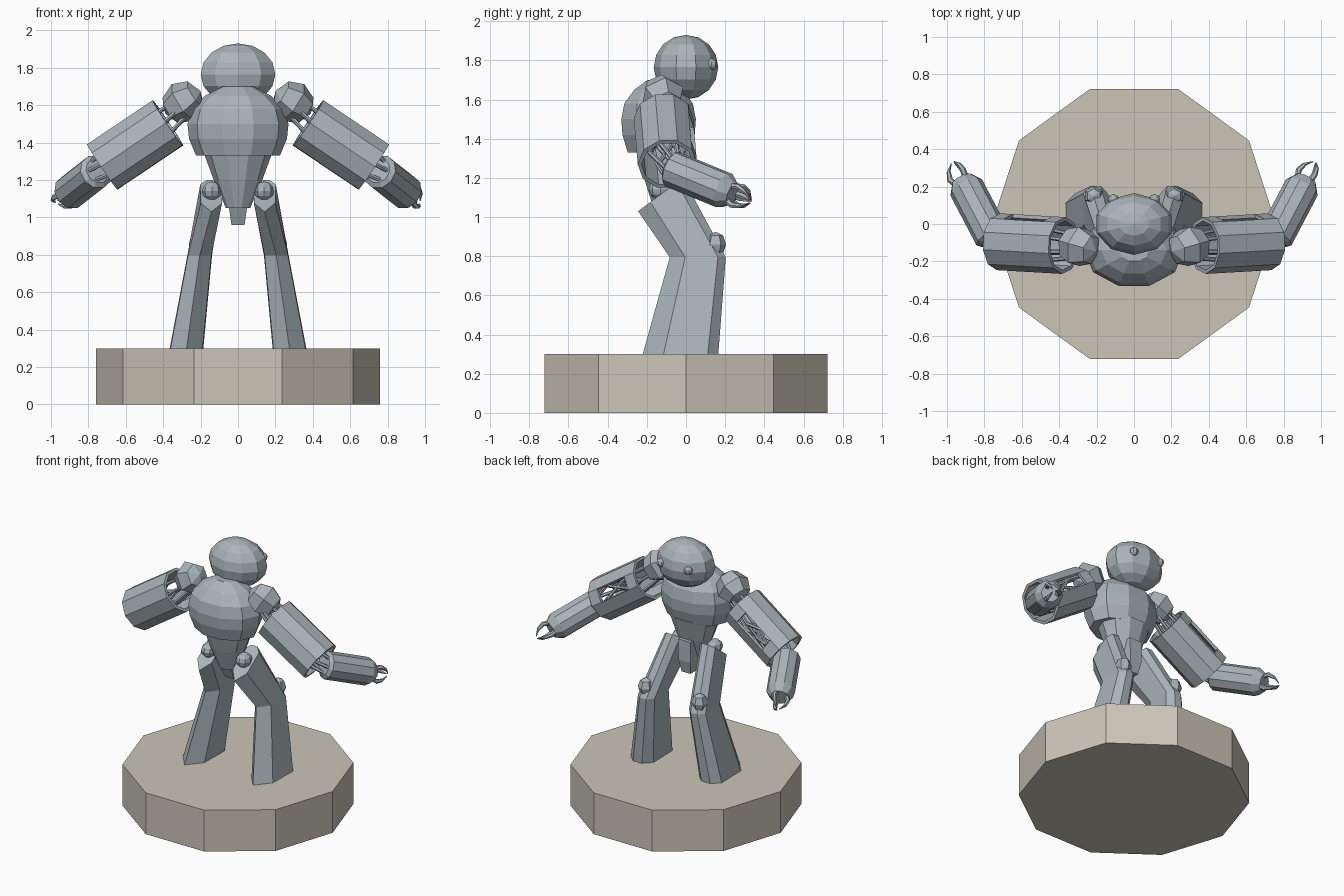
import bpy, bmesh
from math import sin, cos, pi
from mathutils import Vector as V

if "Cube" in bpy.data.objects:
    bpy.data.objects.remove(bpy.data.objects["Cube"])


def material(name, rgb):
    m = bpy.data.materials.new(name)
    m.diffuse_color = (*rgb, 1)
    m.use_nodes = True
    m.node_tree.nodes["Principled BSDF"].inputs["Base Color"].default_value = m.diffuse_color
    return m


SLATE = material("slate", (0.40, 0.46, 0.49))
STONE = material("stone", (0.60, 0.56, 0.47))


def add_object(name, bm, mat=SLATE):
    bmesh.ops.recalc_face_normals(bm, faces=bm.faces[:])
    me = bpy.data.meshes.new(name)
    bm.to_mesh(me)
    bm.free()
    me.materials.append(mat)
    ob = bpy.data.objects.new(name, me)
    bpy.context.collection.objects.link(ob)
    return ob


def loft(name, rings, mat=SLATE, capped=True, skip=None):
    """Skin a list of point rings; skip(center) may leave a face out."""
    bm = bmesh.new()
    vs = [[bm.verts.new(p) for p in r] for r in rings]
    n = len(vs[0])
    for k, (a, b) in enumerate(zip(vs, vs[1:])):
        for i in range(n):
            if not (skip and skip(k, i)):
                j = (i + 1) % n
                bm.faces.new((a[i], a[j], b[j], b[i]))
    if capped:
        bm.faces.new(vs[0][::-1])
        bm.faces.new(vs[-1])
    return add_object(name, bm, mat)


def flat_ring(c, rx, ry, n=10):
    return [V((c[0] + rx * cos(2 * pi * i / n), c[1] + ry * sin(2 * pi * i / n), c[2]))
            for i in range(n)]


def axis_ring(c, axis, r, n=10):
    q = axis.to_track_quat('Z', 'Y')
    return [c + q @ V((r * cos(2 * pi * i / n), r * sin(2 * pi * i / n), 0)) for i in range(n)]


def rod(name, a, b, r, n=6):
    return loft(name, [axis_ring(a, b - a, r, n), axis_ring(b, b - a, r, n)])


def ball(name, c, scale, seg=10, rings=8, axis=None):
    bm = bmesh.new()
    bmesh.ops.create_uvsphere(bm, u_segments=seg, v_segments=rings, radius=1)
    q = axis.to_track_quat('Z', 'Y') if axis else None
    for v in bm.verts:
        p = V((v.co.x * scale[0], v.co.y * scale[1], v.co.z * scale[2]))
        v.co = (q @ p if q else p) + V(c)
    return add_object(name, bm)


# Plinth
loft("base", [flat_ring((0, 0, z), 0.76, 0.76) for z in (0, 0.3)], STONE)

# Head, chest, abdomen and crotch plate
ball("head", (0, 0, 1.765), (0.21, 0.165, 0.165))
chest = [(1.33, .83), (1.42, .97), (1.5, 1), (1.58, .92), (1.65, .65), (1.70, .3)]
loft("chest", [flat_ring((0, -0.14, z), 0.27 * f, 0.2 * f) for z, f in chest])
loft("abdomen", [flat_ring((0, -0.11, z), rx, ry)
                 for z, rx, ry in ((1.05, .065, .06), (1.2, .13, .11), (1.35, .185, .15))])
loft("crotch_plate", [[V((x * w, y, z)) for x, y in ((-1, y0), (1, y0), (1, y1), (-1, y1))]
                      for z, w, y0, y1 in ((.96, .035, -.10, 0), (1.05, .048, -.14, .02),
                                           (1.2, .05, -.14, .02))])

# Leg cross-section: (length, width) pairs
LEG = [(-1, 0), (-.45, .95), (.72, 1), (1, .4), (1, -.4), (.72, -1), (-.45, -.95)]

for s, side in ((1, "right"), (-1, "left")):
    def P(x, y, z):
        return V((s * x, y, z))

    ball(side + "_eye", P(.11, .13, 1.78), (.03, .03, .03), 8, 6)

    # Leg: hip, knee and foot sections joined
    ball(side + "_hip", P(.14, -.13, 1.14), (.052, .06, .052), 8, 6)
    secs = [(P(.275, -.028, .3), V((0, .193, 0)), .09),
            (P(.205, .06, .795), V((0, .143, 0)), .066),
            (P(.142, -.13, 1.115), V((0, .115, .085)), .06)]
    loft(side + "_leg", [[c + d * u + V((w * v, 0, 0)) for u, v in LEG] for c, d, w in secs])
    ball(side + "_knee_cap", P(.215, .15, .86), (.055, .055, .065), 6, 4)

    # Shoulder and open upper arm sleeve with one panel missing
    a, b = P(.375, -.115, 1.505), P(.725, -.095, 1.27)
    arm = b - a
    ball(side + "_shoulder", P(.295, -.12, 1.615), (.115, .115, .115), 6, 4, P(.35, .1, -.23))
    rings = [axis_ring(a + arm * t, arm, .142) for t in (0, .2, .8, 1)]
    mid = a + arm * .5
    facing = [(sum((rings[1][i], rings[1][(i + 1) % 10], rings[2][i], rings[2][(i + 1) % 10]),
                   V()) / 4 - mid).dot(V((0, .9, .45))) for i in range(10)]
    gap = facing.index(max(facing))
    sleeve = loft(side + "_upper_arm", rings, capped=False, skip=lambda k, i: k == 1 and i == gap)
    mod = sleeve.modifiers.new("wall", 'SOLIDIFY')
    mod.thickness = 0.02
    mod.offset = 0

    # Forearm with bevelled ends and a wrist
    e, w = P(.75, -.085, 1.25), P(.91, .22, 1.125)
    fore = w - e
    prof = ((0, .07), (.05, .095), (.92, .095), (1, .075), (1.06, .06))
    loft(side + "_forearm", [axis_ring(e + fore * t, fore, r) for t, r in prof])

    # Thin struts at the shoulder, inside the sleeve and at the elbow
    start = axis_ring(P(.31, -.12, 1.58), arm, .06, 6)
    inner = axis_ring(a + arm * .3, arm, .085, 6)
    outer = axis_ring(a + arm * .75, arm, .085, 6)
    elbow = axis_ring(e + fore * .06, fore, .06, 6)
    for i in range(6):
        rod(f"{side}_shoulder_strut_{i}", start[i], inner[i], .012)
        rod(f"{side}_arm_strut_{i}", inner[i], outer[(i + 1) % 6], .012)
        rod(f"{side}_cross_strut_{i}", inner[(i + 1) % 6], outer[i], .012)
        rod(f"{side}_elbow_strut_{i}", outer[i], elbow[i], .012)

    # Three curved claws
    d = fore.normalized()
    for i, root in enumerate(axis_ring(V(), d, 1, 3)):
        pts = [w + d * l + root * r for l, r in ((0, .04), (.05, .058), (.095, .045), (.13, .012))]
        loft(f"{side}_claw_{i}", [axis_ring(p, d, r, 6)
                                  for p, r in zip(pts, (.018, .016, .012, .004))])
